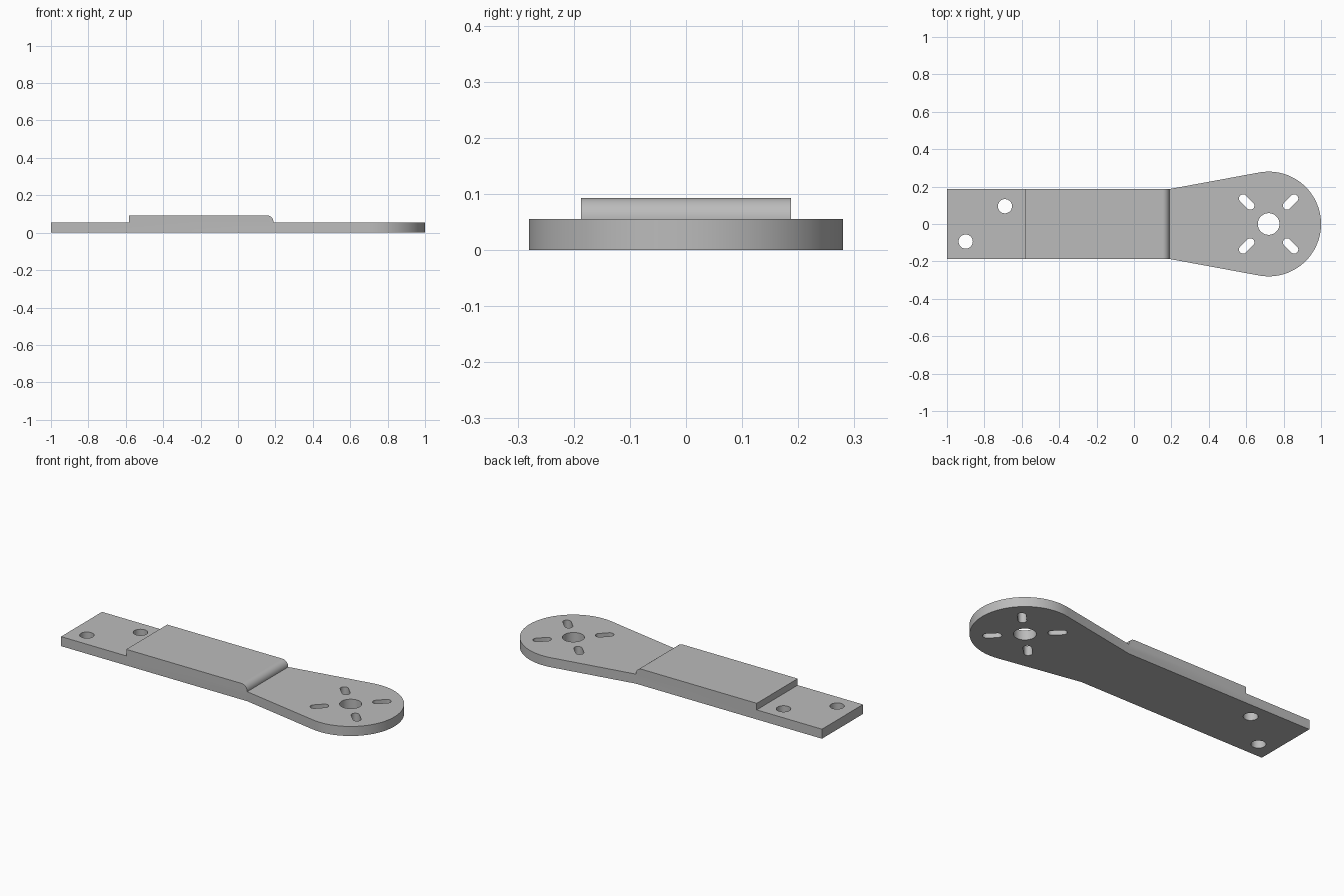
import bpy, bmesh
from math import sin, cos, pi, atan2, acos, hypot, radians
from mathutils import Vector

cube = bpy.data.objects.get("Cube")
if cube:
    bpy.data.objects.remove(cube, do_unlink=True)

HALF_W, SLAB_H, PAD_H = 0.187, 0.055, 0.093
PAD_X0, PAD_X1, FILLET = -0.583, 0.19, 0.037
HEAD_X, HEAD_R = 0.72, 0.28

grey = bpy.data.materials.new("plain grey")
grey.use_nodes = True
colour = (0.5, 0.5, 0.5, 1)
grey.diffuse_color = colour
grey.node_tree.nodes["Principled BSDF"].inputs["Base Color"].default_value = colour


def arc(cx, cy, r, a0, a1, n):
    return [(cx + r * cos(a0 + (a1 - a0) * i / n),
             cy + r * sin(a0 + (a1 - a0) * i / n)) for i in range(n + 1)]


def circle(cx, cy, r, n=40):
    return arc(cx, cy, r, 0, 2 * pi, n)[:-1]


def slot(cx, cy, angle, half, r):
    dx, dy = half * cos(angle), half * sin(angle)
    return (arc(cx + dx, cy + dy, r, angle - pi / 2, angle + pi / 2, 14)
            + arc(cx - dx, cy - dy, r, angle + pi / 2, angle + 3 * pi / 2, 14))


def extruded(name, loops, to_3d, depth):
    """Fill the first loop, leaving the others open as holes, and extrude it."""
    bm = bmesh.new()
    for loop in loops:
        verts = [bm.verts.new(to_3d(p)) for p in loop]
        for a, b in zip(verts, verts[1:] + verts[:1]):
            bm.edges.new((a, b))
    bmesh.ops.triangle_fill(bm, edges=bm.edges[:], use_beauty=True, normal=depth)
    region = bmesh.ops.extrude_face_region(bm, geom=bm.faces[:])
    moved = [v for v in region["geom"] if isinstance(v, bmesh.types.BMVert)]
    bmesh.ops.translate(bm, vec=depth, verts=moved)
    bmesh.ops.recalc_face_normals(bm, faces=bm.faces[:])
    mesh = bpy.data.meshes.new(name)
    bm.to_mesh(mesh)
    bm.free()
    mesh.materials.append(grey)
    obj = bpy.data.objects.new(name, mesh)
    bpy.context.collection.objects.link(obj)
    return obj


# Base plate outline: straight arm, tangent taper, round head
dx = PAD_X1 - HEAD_X
tangent = atan2(HALF_W, dx) - acos(HEAD_R / hypot(dx, HALF_W))
outline = [(-1, HALF_W), (-1, -HALF_W), (PAD_X1, -HALF_W)]
outline += arc(HEAD_X, 0, HEAD_R, -tangent, tangent, 72)
outline += [(PAD_X1, HALF_W)]

# Bolt holes, shaft hole and four radial slots
holes = [circle(-0.69, 0.095, 0.038), circle(-0.9, -0.094, 0.038),
         circle(HEAD_X, 0, 0.058)]
for k in range(4):
    a = radians(45 + 90 * k)
    holes.append(slot(HEAD_X + 0.166 * cos(a), 0.166 * sin(a), a, 0.027, 0.022))
plate = extruded("mount_arm", [outline] + holes,
                 lambda p: Vector((p[0], p[1], 0)), Vector((0, 0, SLAB_H)))

# Raised pad with one rounded end, joined to the plate
profile = [(PAD_X0, SLAB_H / 2), (PAD_X1, SLAB_H / 2)]
profile += arc(PAD_X1 - FILLET, PAD_H - FILLET, FILLET, 0, pi / 2, 14)
profile += [(PAD_X0, PAD_H)]
pad = extruded("raised_pad", [profile],
               lambda p: Vector((p[0], -HALF_W, p[1])), Vector((0, 2 * HALF_W, 0)))

union = plate.modifiers.new("join pad", "BOOLEAN")
union.operation, union.solver, union.object = "UNION", "EXACT", pad
bpy.ops.object.select_all(action="DESELECT")
plate.select_set(True)
bpy.context.view_layer.objects.active = plate
bpy.ops.object.modifier_apply(modifier=union.name)
bpy.data.objects.remove(pad, do_unlink=True)
bpy.ops.object.shade_smooth_by_angle(angle=radians(30))
